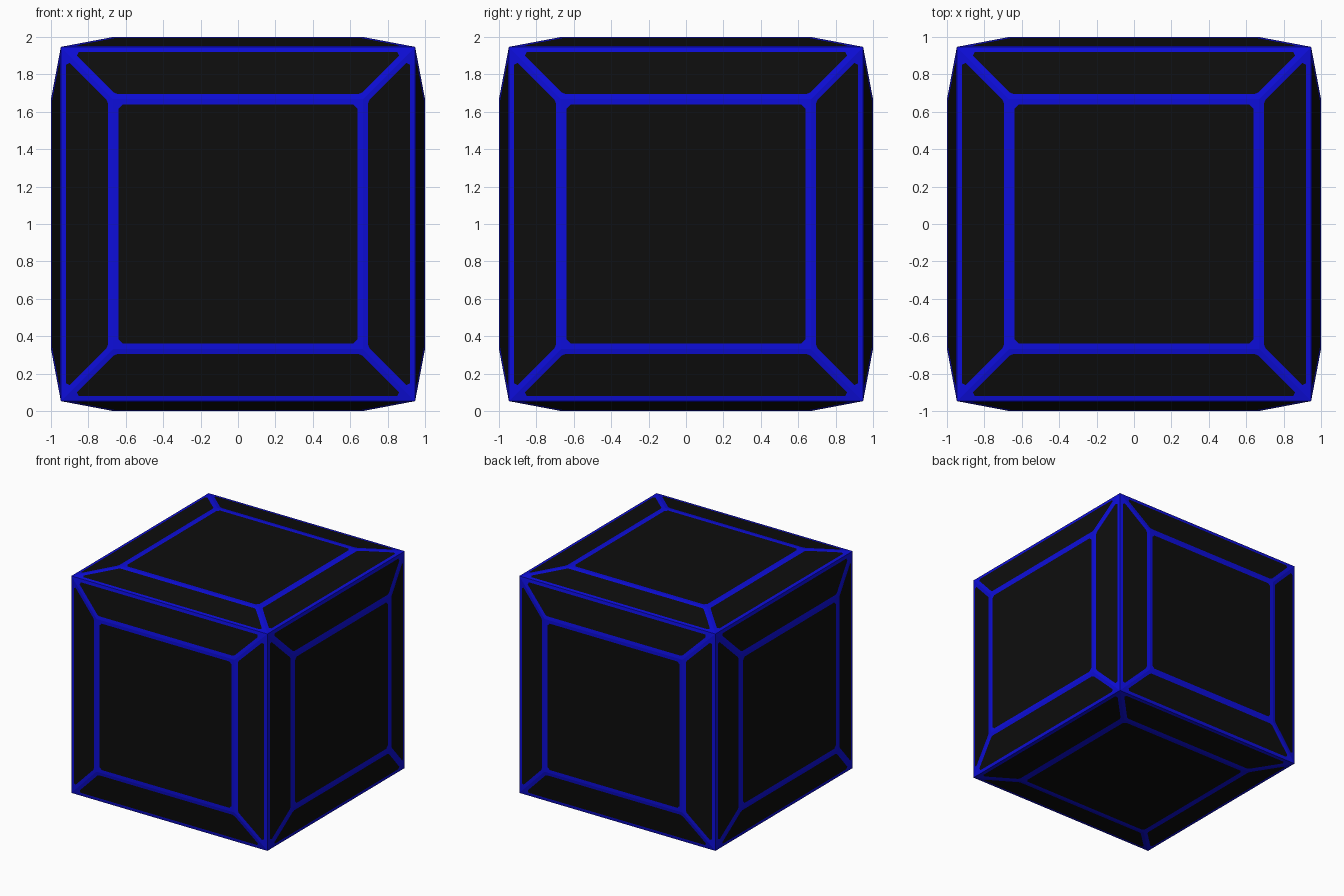
import bpy, bmesh
from mathutils import Vector

if "Cube" in bpy.data.objects:
    bpy.data.objects.remove(bpy.data.objects["Cube"])

OUTER, INNER = 0.947, 0.667     # cube corner, raised panel half-width
LINE = 0.028                    # half-width of the painted line along every edge


def material(name, rgb):
    m = bpy.data.materials.new(name)
    m.diffuse_color = (*rgb, 1)
    m.use_nodes = True
    m.node_tree.nodes["Principled BSDF"].inputs["Base Color"].default_value = m.diffuse_color
    return m


def frame_face(bm, face):
    """Replace a face by a blue border and a black panel with clipped corners."""
    vs = list(face.verts)
    n = len(vs)
    dirs, inset = [], []
    for i, v in enumerate(vs):
        a = (vs[i - 1].co - v.co).normalized()
        b = (vs[(i + 1) % n].co - v.co).normalized()
        inset.append(v.co + (a + b) * LINE / a.cross(b).length)
        dirs.append((a, b))
    pairs = []
    for p, (a, b) in zip(inset, dirs):
        clip = 0.028 if a.dot(b) > 0.3 else 0.022 if a.dot(b) > -0.3 else 0.012
        pairs.append((bm.verts.new(p + a * clip), bm.verts.new(p + b * clip)))
    bm.faces.remove(face)
    bm.faces.new([v for pair in pairs for v in pair]).material_index = 0
    for i in range(n):
        j = (i + 1) % n
        bm.faces.new((vs[i], vs[j], pairs[j][0], pairs[i][1])).material_index = 1
        bm.faces.new((vs[i], pairs[i][1], pairs[i][0])).material_index = 1


# Cube with a raised square on every side
bm = bmesh.new()
bmesh.ops.create_cube(bm, size=2 * OUTER)
bmesh.ops.inset_individual(bm, faces=bm.faces[:], thickness=OUTER - INNER,
                           depth=1 - OUTER, use_even_offset=True)

# Painted lines along all edges
for f in bm.faces[:]:
    frame_face(bm, f)
bmesh.ops.translate(bm, verts=bm.verts, vec=Vector((0, 0, 1)))
bmesh.ops.recalc_face_normals(bm, faces=bm.faces)

mesh = bpy.data.meshes.new("panelled_cube")
bm.to_mesh(mesh)
bm.free()
mesh.materials.append(material("black", (0.004, 0.004, 0.004)))
mesh.materials.append(material("blue", (0.004, 0.004, 0.70)))
bpy.context.collection.objects.link(bpy.data.objects.new("panelled_cube", mesh))
